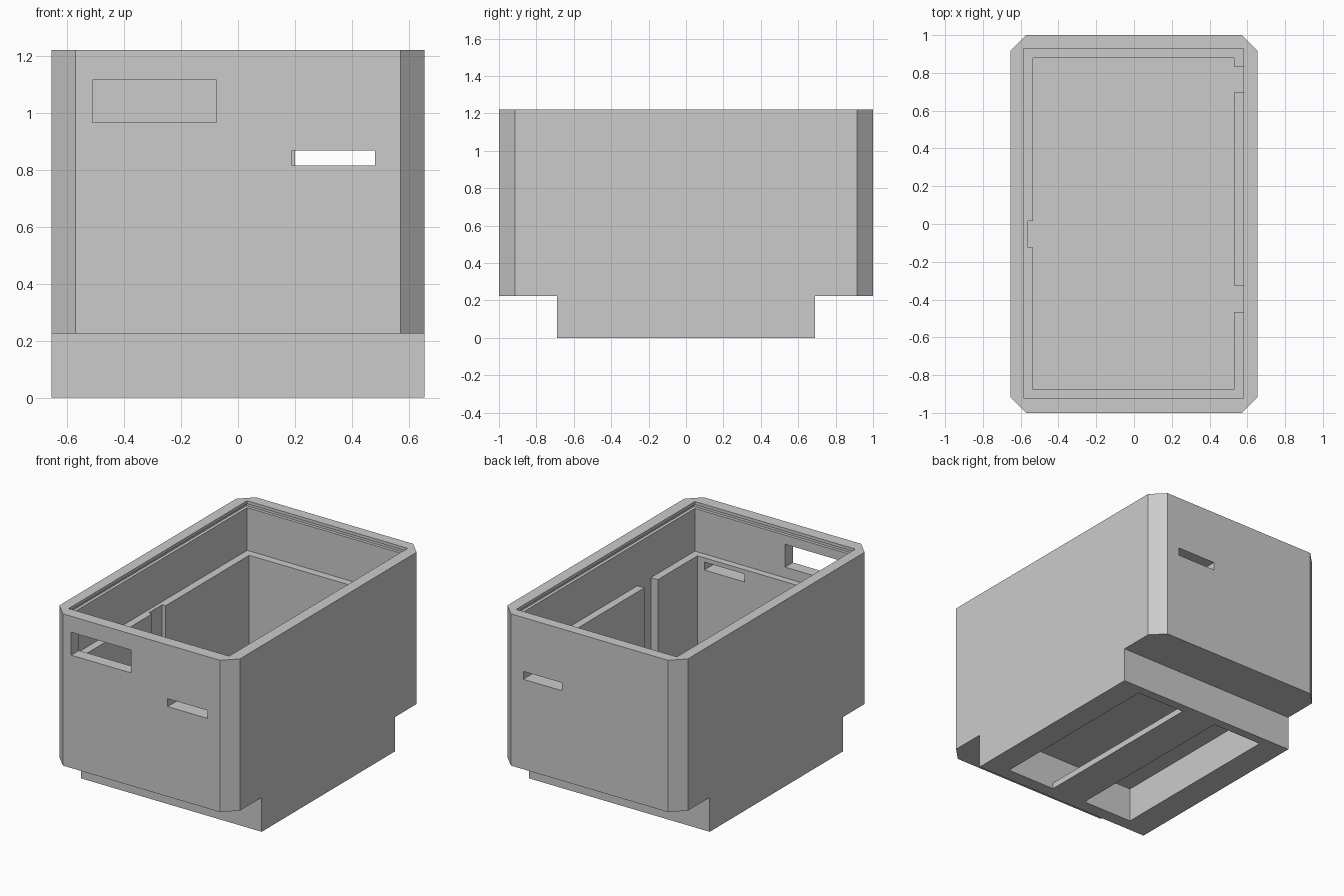
import bpy, bmesh

old = bpy.data.objects.get("Cube")
if old:
    bpy.data.objects.remove(old, do_unlink=True)

grey = bpy.data.materials.new("plain_grey")
grey.use_nodes = True
colour = (0.6, 0.6, 0.6, 1)
grey.diffuse_color = colour
grey.node_tree.nodes["Principled BSDF"].inputs["Base Color"].default_value = colour


def prism(name, outline, z0, z1):
    """Upright prism from a plan outline."""
    bm = bmesh.new()
    face = bm.faces.new([bm.verts.new((x, y, z0)) for x, y in outline])
    top = bmesh.ops.extrude_face_region(bm, geom=[face])["geom"]
    verts = [g for g in top if isinstance(g, bmesh.types.BMVert)]
    bmesh.ops.translate(bm, verts=verts, vec=(0, 0, z1 - z0))
    bmesh.ops.recalc_face_normals(bm, faces=bm.faces)
    mesh = bpy.data.meshes.new(name)
    bm.to_mesh(mesh)
    bm.free()
    mesh.materials.append(grey)
    obj = bpy.data.objects.new(name, mesh)
    bpy.context.collection.objects.link(obj)
    return obj


def box(name, x0, x1, y0, y1, z0, z1):
    return prism(name, [(x0, y0), (x1, y0), (x1, y1), (x0, y1)], z0, z1)


def cut(target, *bounds):
    """Subtract a box from the target and discard the cutter."""
    cutter = box("cutter", *bounds)
    cutter.hide_render = True
    mod = target.modifiers.new("cut", "BOOLEAN")
    mod.operation = "DIFFERENCE"
    mod.solver = "EXACT"
    mod.object = cutter
    bpy.context.view_layer.objects.active = target
    bpy.ops.object.modifier_apply(modifier=mod.name)
    bpy.data.objects.remove(cutter, do_unlink=True)


W, L, H = 0.655, 1.0, 1.22      # half width, half length, height
STEP, FLOOR, LEDGE = 0.225, 0.27, 0.895
CH = 0.085                      # corner chamfer

# Box body with chamfered upright corners
octagon = [(W - CH, -L), (W, CH - L), (W, L - CH), (W - CH, L),
           (CH - W, L), (-W, L - CH), (-W, CH - L), (CH - W, -L)]
body = prism("box_body", octagon, STEP, H)

# Wide upper opening, lid groove and narrower main cavity
cut(body, -0.585, 0.58, -0.92, 0.93, LEDGE, H + 0.1)
cut(body, -0.605, 0.60, -0.94, 0.95, 1.175, 1.2)
cut(body, -0.535, 0.53, -0.875, 0.88, FLOOR, 1.0)

# Upright notches in the side walls
for x0, x1, y0 in ((0.5, 0.58, 0.695), (0.5, 0.58, -0.465), (-0.56, -0.5, -0.125)):
    cut(body, x0, x1, y0, y0 + 0.14, FLOOR, 1.0)

# Slots in both end walls, and the front window
cut(body, 0.19, 0.48, -1.1, -0.8, 0.815, 0.867)
cut(body, 0.2, 0.48, 0.8, 1.1, 0.815, 0.867)
cut(body, -0.51, -0.075, -1.1, -0.8, 0.965, 1.115)

# Base with an open underside, crossed by a thin bar
base = box("base_frame", -W, W, -0.69, 0.69, 0, STEP)
cut(base, -0.475, 0.49, -0.605, 0.63, -0.1, STEP + 0.1)
box("base_bar", -0.113, 0.14, -0.605, 0.63, 0, 0.04)
